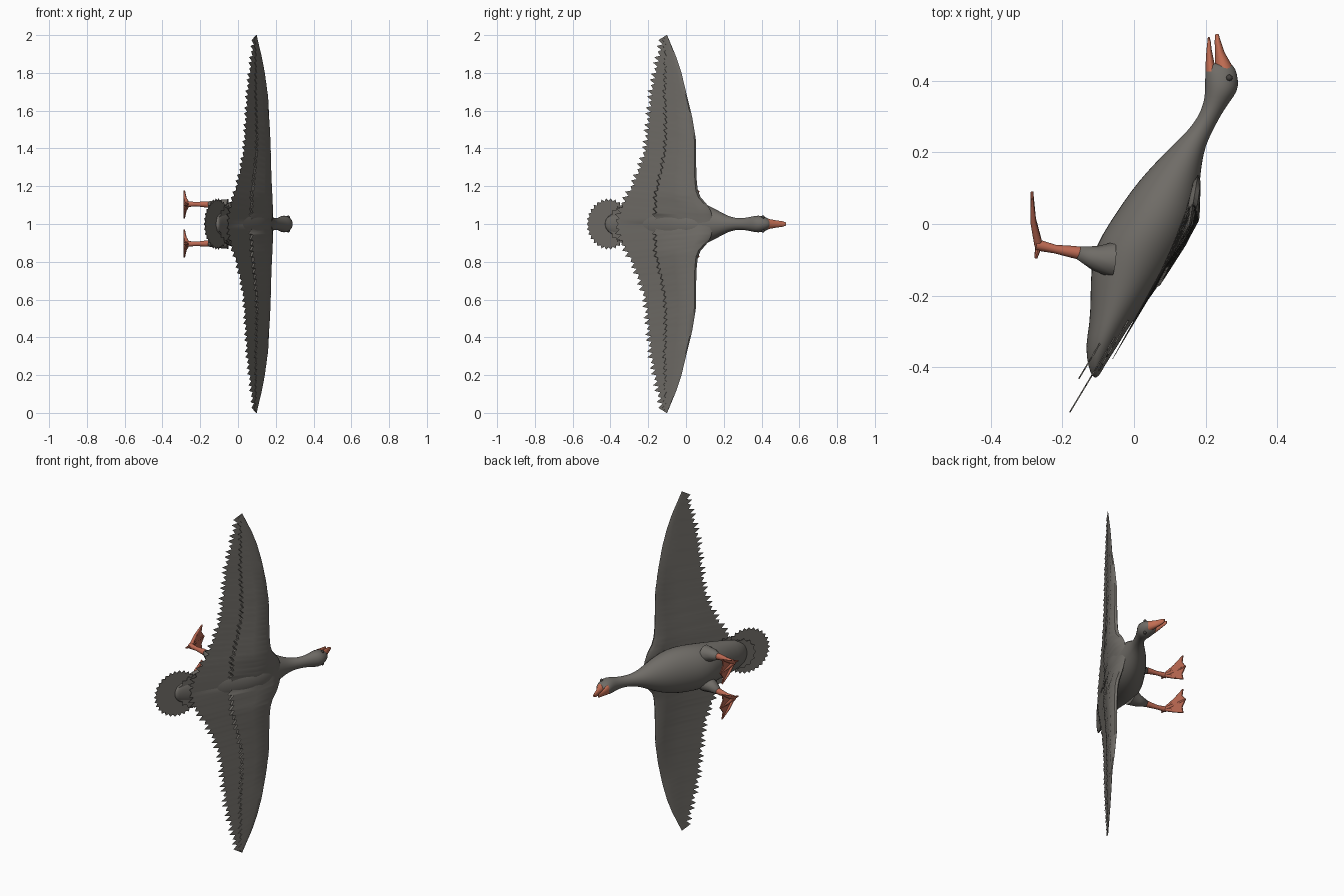
import bpy, bmesh, math
from mathutils import Vector

default_cube = bpy.data.objects.get("Cube")
if default_cube:
    bpy.data.objects.remove(default_cube, do_unlink=True)


def make_material(name, colour):
    material = bpy.data.materials.new(name)
    material.use_nodes = True
    material.diffuse_color = (*colour, 1)
    material.node_tree.nodes["Principled BSDF"].inputs["Base Color"].default_value = (*colour, 1)
    return material


feather_grey = make_material("feather grey", (0.16, 0.15, 0.135))
beak_orange = make_material("beak orange", (0.56, 0.16, 0.09))
foot_orange = make_material("foot orange", (0.5, 0.14, 0.085))
eye_dark = make_material("eye dark", (0.06, 0.055, 0.05))

CENTRE = Vector((0, 0, 1))  # the bird is symmetric about this height


def finish(bm, name, material, mirror=False, subdivide=0, angle=40):
    """Turn a bmesh into a shaded object, optionally mirrored across the bird."""
    bmesh.ops.recalc_face_normals(bm, faces=bm.faces)
    mesh = bpy.data.meshes.new(name)
    bm.to_mesh(mesh)
    bm.free()
    mesh.materials.append(material)
    obj = bpy.data.objects.new(name, mesh)
    obj.location = CENTRE
    bpy.context.collection.objects.link(obj)
    if mirror:
        modifier = obj.modifiers.new("Mirror", "MIRROR")
        modifier.use_axis = (False, False, True)
        modifier.use_mirror_merge = False
    if subdivide:
        modifier = obj.modifiers.new("Smooth", "SUBSURF")
        modifier.levels = modifier.render_levels = subdivide
    bpy.ops.object.select_all(action="DESELECT")
    obj.select_set(True)
    bpy.context.view_layer.objects.active = obj
    bpy.ops.object.shade_smooth_by_angle(angle=math.radians(angle))
    return obj


def loft(name, rings, material, **options):
    """Skin a row of closed rings and cap both ends."""
    bm = bmesh.new()
    rows = [[bm.verts.new(point) for point in ring] for ring in rings]
    for lower, upper in zip(rows, rows[1:]):
        count = len(lower)
        for i in range(count):
            j = (i + 1) % count
            bm.faces.new((lower[i], lower[j], upper[j], upper[i]))
    bm.faces.new(rows[0][::-1])
    bm.faces.new(rows[-1])
    return finish(bm, name, material, **options)


def oval(y, low, high, width, count=20):
    """Oval across the body, from belly side to back side."""
    middle, depth = (low + high) / 2, (high - low) / 2
    turns = [math.tau * i / count for i in range(count)]
    return [Vector((middle + depth * math.cos(a), y, width * math.sin(a))) for a in turns]


def tube(name, path, radii, material, count=10, **options):
    """Round tapered limb along a path."""
    points = [Vector(p) for p in path]
    rings = []
    for i, (point, radius) in enumerate(zip(points, radii)):
        along = points[min(i + 1, len(points) - 1)] - points[max(i - 1, 0)]
        turn = along.to_track_quat("Z", "Y")
        rings.append([point + turn @ Vector((radius * math.cos(math.tau * k / count),
                                             radius * math.sin(math.tau * k / count), 0))
                      for k in range(count)])
    return loft(name, rings, material, mirror=True, **options)


def sample(table, at):
    """Read a value between the rows of a small table."""
    for (a, value_a), (b, value_b) in zip(table, table[1:]):
        if at <= b:
            return value_a + (value_b - value_a) * (at - a) / (b - a)
    return table[-1][1]


# Body, neck and head: y, belly edge, back edge, half width
body_profile = [
    (.45, .205, .27, .018), (.435, .198, .284, .032), (.40, .198, .292, .044),
    (.37, .198, .29, .046), (.34, .195, .266, .037), (.30, .18, .24, .031),
    (.26, .15, .22, .032), (.22, .108, .2, .043), (.17, .058, .19, .072),
    (.12, .012, .185, .1), (.06, -.032, .18, .122), (0, -.072, .17, .132),
    (-.06, -.108, .142, .132), (-.12, -.122, .105, .125), (-.2, -.122, .05, .113),
    (-.28, -.124, -.01, .1), (-.34, -.137, -.045, .085), (-.4, -.128, -.085, .055),
    (-.43, -.115, -.1, .02)]
loft("body", [oval(*row) for row in body_profile], feather_grey, subdivide=1, angle=80)

# Open beak
upper_beak = [(.425, .225, .281, .03), (.445, .226, .272, .025), (.48, .226, .252, .019),
              (.51, .225, .242, .015), (.53, .227, .236, .008)]
lower_beak = [(.425, .2, .232, .027), (.45, .2, .224, .021), (.485, .202, .217, .015),
              (.51, .205, .214, .012), (.522, .206, .211, .006)]
loft("upper_beak", [oval(*row) for row in upper_beak], beak_orange)
loft("lower_beak", [oval(*row) for row in lower_beak], beak_orange)

# Eyes
bm = bmesh.new()
bmesh.ops.create_uvsphere(bm, u_segments=12, v_segments=8, radius=.009)
bmesh.ops.translate(bm, vec=(.266, .408, .036), verts=bm.verts)
finish(bm, "eyes", eye_dark, mirror=True, angle=80)

# Wings: edges and thickness by distance from the spine
leading = [(0, .14), (.06, .135), (.1, .115), (.14, .078), (.18, .062), (.25, .055),
           (.45, .052), (.57, .032), (.7, 0), (.8, -.024), (.88, -.05), (1, -.1)]
trailing = [(0, -.36), (.08, -.34), (.13, -.315), (.2, -.275), (.3, -.235), (.4, -.205),
            (.6, -.185), (.7, -.175), (.85, -.145), (.96, -.122), (1, -.104)]
thickness = [(0, .012), (.06, .02), (.15, .026), (.3, .02), (.6, .01), (1, .002)]
# Chord section with a step where the covert feathers end
section = [(0, 0), (.03, .5), (.15, .95), (.35, .9), (.6, .6), (.61, .25), (1, .04),
           (1, -.04), (.5, -.25), (.2, -.8), (.04, -.5)]


def wing_ring(span, tooth):
    front, back, height = (sample(t, span) for t in (leading, trailing, thickness))
    back -= tooth
    ring = []
    for chord, lift in section:
        y = front + (back - front) * chord
        x = .155 + (.17 if y > 0 else .57) * y
        ring.append(Vector((x + lift * height, y, span)))
    return ring


teeth = 33
wing_rings = []
for i in range(teeth):
    pitch = .98 / teeth
    long_feather = .03 if i % 3 else .018
    wing_rings.append(wing_ring(i * pitch, 0))
    wing_rings.append(wing_ring((i + .75) * pitch, long_feather))
wing_rings.append(wing_ring(1, 0))
loft("wings", wing_rings, feather_grey, mirror=True, angle=35)


# Tail fan and the shorter feathers over it
def feather_fan(name, centre, radius, teeth, depth):
    backward = Vector((-.514, -.857, 0))
    normal = Vector((.857, -.514, 0)) * .002
    outline = []
    for i in range(teeth * 2):
        angle = math.tau * i / (teeth * 2)
        reach = radius - (depth if i % 2 else 0)
        outline.append(Vector(centre) + backward * reach * math.cos(angle)
                       + Vector((0, 0, reach * math.sin(angle))))
    loft(name, [[p - normal for p in outline], [p + normal for p in outline]], feather_grey)


feather_fan("tail_fan", (-.11, -.41, 0), .135, 30, .014)
feather_fan("upper_tail_coverts", (-.052, -.33, 0), .1, 16, .014)
feather_fan("under_tail_coverts", (-.108, -.355, 0), .09, 14, .012)

# Legs
tube("thighs", [(-.06, -.1, .085), (-.11, -.095, .095), (-.155, -.08, .103)],
     (.05, .034, .018), feather_grey, angle=80)
tube("shanks", [(-.13, -.085, .1), (-.17, -.078, .104), (-.22, -.07, .105), (-.272, -.058, .105)],
     (.019, .017, .012, .016), foot_orange, angle=80)

# Webbed feet
heel = Vector((-.266, -.06, .105))
toe_tips = [Vector((-.284, .07, .175)), Vector((-.285, .09, .102)), Vector((-.284, .07, .032))]
for label, tip in zip(("outer", "middle", "inner"), toe_tips):
    knuckle = heel.lerp(tip, .5) + Vector((-.006, 0, 0))
    tube(label + "_toes", [heel, knuckle, tip], (.012, .008, .004), foot_orange, count=8, angle=80)
tube("hind_toes", [heel, heel + Vector((-.008, -.036, 0))], (.01, .004), foot_orange, count=8)
web = [heel, toe_tips[0]]
for first, second in zip(toe_tips, toe_tips[1:]):
    web += [first.lerp(second, .5) + Vector((0, -.018, 0)), second]
half_web = Vector((.003, 0, 0))
loft("webs", [[p - half_web for p in web], [p + half_web for p in web]], foot_orange, mirror=True)
